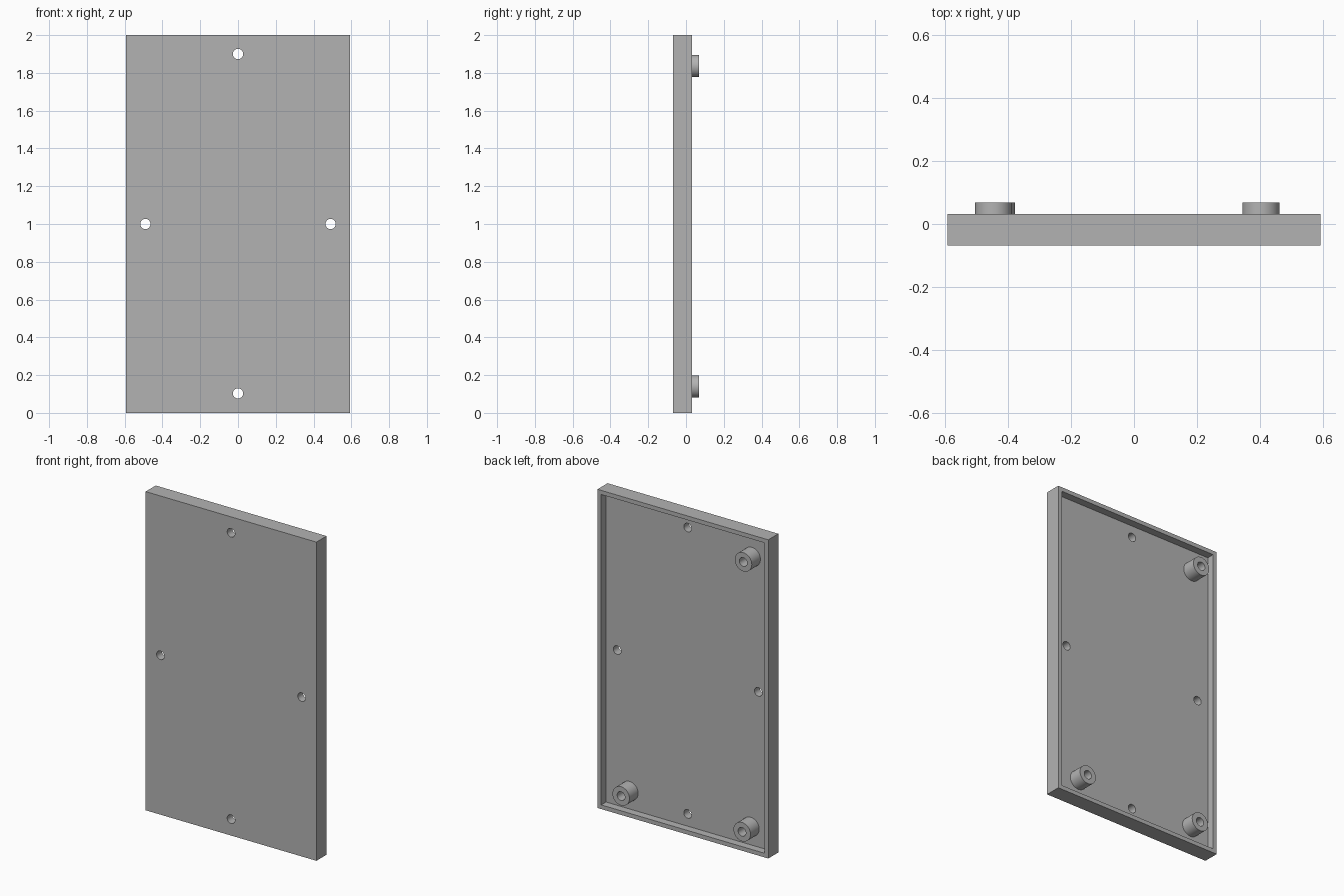
import bpy
import bmesh
import math
from mathutils import Matrix

cube = bpy.data.objects.get("Cube")
if cube:
    bpy.data.objects.remove(cube, do_unlink=True)

# Key dimensions
WIDTH, HEIGHT = 1.186, 2.0
FRONT, BACK, TIP = -0.069, 0.031, 0.069
FLOOR = -0.017
RIM = 0.026
HOLE_R, POST_R = 0.027, 0.059
SIDES = 48

grey = bpy.data.materials.new("plain grey")
grey.use_nodes = True
colour = (0.45, 0.45, 0.45, 1)
grey.diffuse_color = colour
grey.node_tree.nodes["Principled BSDF"].inputs["Base Color"].default_value = colour


def add_object(name, bm):
    bmesh.ops.recalc_face_normals(bm, faces=bm.faces)
    mesh = bpy.data.meshes.new(name)
    bm.to_mesh(mesh)
    bm.free()
    mesh.materials.append(grey)
    obj = bpy.data.objects.new(name, mesh)
    bpy.context.collection.objects.link(obj)
    return obj


def box(name, width, height, y0, y1):
    bm = bmesh.new()
    bmesh.ops.create_cube(bm, size=1)
    bmesh.ops.scale(bm, verts=bm.verts, vec=(width, y1 - y0, height))
    bmesh.ops.translate(bm, verts=bm.verts, vec=(0, (y0 + y1) / 2, HEIGHT / 2))
    return add_object(name, bm)


def drill(name, x, z):
    bm = bmesh.new()
    bmesh.ops.create_cone(bm, cap_ends=True, segments=SIDES,
                          radius1=HOLE_R, radius2=HOLE_R, depth=1)
    bmesh.ops.rotate(bm, verts=bm.verts, matrix=Matrix.Rotation(math.pi / 2, 3, 'X'))
    bmesh.ops.translate(bm, verts=bm.verts, vec=(x, 0, z))
    return add_object(name, bm)


def cut(target, cutter):
    mod = target.modifiers.new("cut", 'BOOLEAN')
    mod.operation = 'DIFFERENCE'
    mod.solver = 'EXACT'
    mod.object = cutter
    bpy.ops.object.select_all(action='DESELECT')
    bpy.context.view_layer.objects.active = target
    target.select_set(True)
    bpy.ops.object.modifier_apply(modifier=mod.name)
    bpy.data.objects.remove(cutter, do_unlink=True)


def smooth(obj):
    bpy.ops.object.select_all(action='DESELECT')
    bpy.context.view_layer.objects.active = obj
    obj.select_set(True)
    bpy.ops.object.shade_smooth_by_angle(angle=math.radians(30))


def standoff(name, x, z):
    # Tube profile turned around the y axis
    bm = bmesh.new()
    profile = [(POST_R, FLOOR), (POST_R, TIP), (HOLE_R, TIP), (HOLE_R, FLOOR)]
    verts = [bm.verts.new((x + r, y, z)) for r, y in profile]
    edges = [bm.edges.new(pair) for pair in zip(verts, verts[1:])]
    bmesh.ops.spin(bm, geom=verts + edges, cent=(x, 0, z), axis=(0, 1, 0),
                   angle=math.tau, steps=SIDES)
    bmesh.ops.remove_doubles(bm, verts=bm.verts, dist=0.0001)
    smooth(add_object(name, bm))


# Cover plate with a recessed back and four through holes
plate = box("cover_plate", WIDTH, HEIGHT, FRONT, BACK)
cut(plate, box("recess_cutter", WIDTH - 2 * RIM, HEIGHT - 2 * RIM, FLOOR, BACK + 0.1))
for x, z in [(0, 1.9), (0, 0.103), (-0.49, 1), (0.49, 1)]:
    cut(plate, drill("hole_cutter", x, z))
smooth(plate)

# Mounting posts on the back
standoff("upper_right_standoff", -0.446, 1.836)
standoff("lower_right_standoff", -0.437, 0.14)
standoff("lower_left_standoff", 0.403, 0.14)
